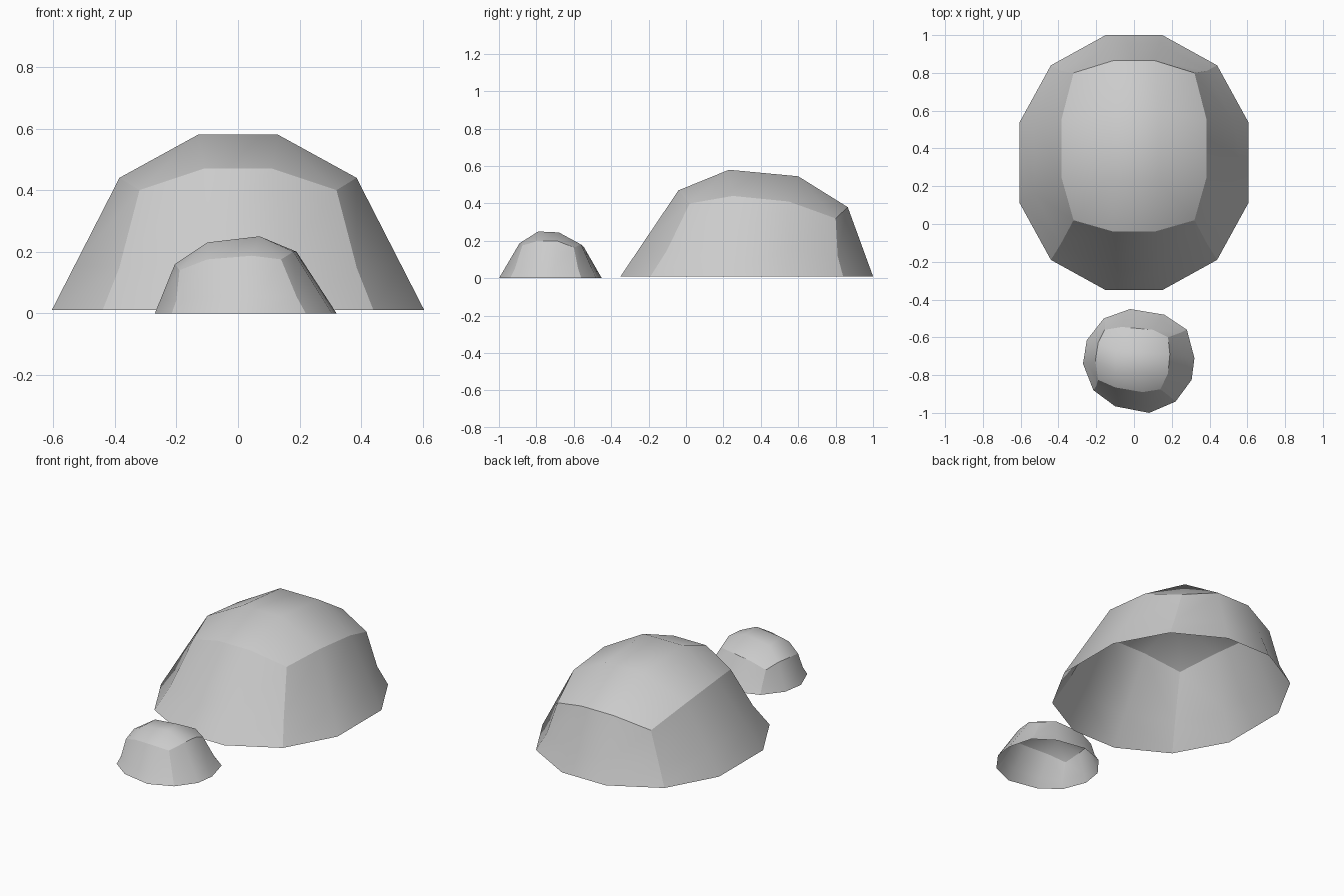
import bpy
import bmesh
from mathutils import Vector

cube = bpy.data.objects.get("Cube")
if cube:
    bpy.data.objects.remove(cube, do_unlink=True)

stone = bpy.data.materials.new("light_grey_stone")
stone.use_nodes = True
grey = (0.6, 0.6, 0.6, 1)
stone.diffuse_color = grey
stone.node_tree.nodes["Principled BSDF"].inputs["Base Color"].default_value = grey


def mirrored(half):
    """Close a half outline by reflecting it across x = 0."""
    return half + [(-p[0], *p[1:]) for p in reversed(half)]


def make_rock(name, base_z, rim, shoulder, crown, waist):
    """Open-bottomed boulder: flaring wall, shoulder ring and domed cap.
    Outlines run clockwise from the back; every third point is a corner."""
    bm = bmesh.new()
    count = len(rim)
    corners = range(1, count, 3)
    low = [Vector((x, y, base_z)) for x, y in rim]
    top = [Vector(p) for p in shoulder]
    centre = sum(low, Vector()) / count

    # Waist ring, pinched a little at the corners
    middle = []
    for i in range(count):
        p = low[i].lerp(top[i], waist)
        pinch = 0.97 if i in corners else 1.0
        p.x = centre.x + (p.x - centre.x) * pinch
        p.y = centre.y + (p.y - centre.y) * pinch
        middle.append(p)

    rings = [[bm.verts.new(p) for p in ring] for ring in (low, middle, top)]
    peak = [bm.verts.new(p) for p in crown]

    # Walls
    for a, b in zip(rings, rings[1:]):
        for i in range(count):
            j = (i + 1) % count
            bm.faces.new((a[j], a[i], b[i], b[j]))

    # Cap
    edge = rings[-1]
    for k in range(4):
        i, nxt = 3 * k, (k + 1) % 4
        bm.faces.new((peak[k], edge[i + 2], edge[i + 1], edge[i]))
        bm.faces.new((peak[nxt], edge[(i + 3) % count], edge[i + 2], peak[k]))
    bm.faces.new(list(reversed(peak)))

    # Smooth panels with creases at the shoulder and the wall corners
    for f in bm.faces:
        f.smooth = True
    for i in range(count):
        bm.edges.get((edge[i], edge[(i + 1) % count])).smooth = False
    for i in corners:
        for a, b in zip(rings, rings[1:]):
            bm.edges.get((a[i], b[i])).smooth = False

    bm.normal_update()
    mesh = bpy.data.meshes.new(name)
    bm.to_mesh(mesh)
    bm.free()
    mesh.materials.append(stone)
    obj = bpy.data.objects.new(name, mesh)
    bpy.context.collection.objects.link(obj)
    return obj


# Large symmetrical boulder
make_rock(
    "large_rock", 0.01,
    rim=mirrored([(.15, 1), (.44, .84), (.605, .54),
                  (.605, .11), (.44, -.19), (.15, -.35)]),
    shoulder=mirrored([(.11, .865, .38), (.32, .8, .32), (.385, .55, .41),
                       (.385, .25, .44), (.32, .02, .4), (.11, -.04, .47)]),
    crown=mirrored([(.13, .6, .545), (.13, .23, .58)]),
    waist=0.35)

# Small uneven boulder in front
make_rock(
    "small_rock", 0,
    rim=[(.16, -.48), (.28, -.56), (.32, -.71), (.305, -.825),
         (.22, -.94), (.08, -1), (-.1, -.965), (-.215, -.88),
         (-.27, -.74), (-.25, -.615), (-.16, -.5), (-.02, -.45)],
    shoulder=[(.1, -.56, .18), (.18, -.6, .165), (.19, -.69, .2),
              (.18, -.79, .2), (.14, -.875, .175), (.045, -.89, .187),
              (-.1, -.865, .175), (-.19, -.825, .14), (-.205, -.725, .16),
              (-.19, -.63, .16), (-.155, -.56, .13), (-.065, -.545, .165)],
    crown=[(.07, -.68, .245), (.07, -.79, .25),
           (-.1, -.79, .23), (-.1, -.67, .225)],
    waist=0.3)
